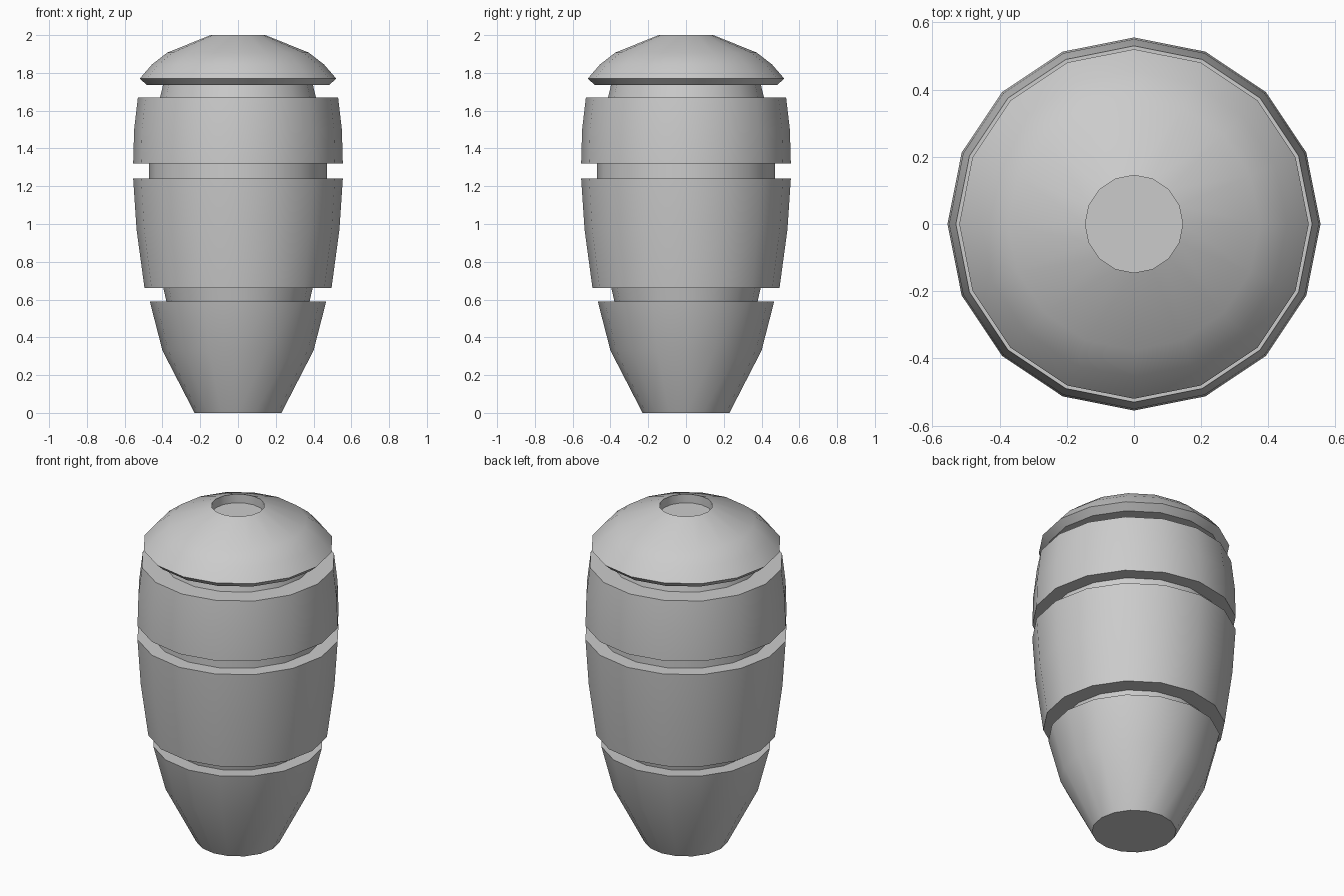
import bpy, bmesh
from math import cos, sin, pi, radians

if "Cube" in bpy.data.objects:
    bpy.data.objects.remove(bpy.data.objects["Cube"])

SIDES = 16

def lathe(name, profile, fill_first=False, fill_last=False):
    """Revolve (radius, height) points, listed bottom to top, around z."""
    bm = bmesh.new()
    rings = [[bm.verts.new((r * cos(2 * pi * i / SIDES), r * sin(2 * pi * i / SIDES), z))
              for i in range(SIDES)] for r, z in profile]
    for a, b in zip(rings, rings[1:]):
        for i in range(SIDES):
            j = (i + 1) % SIDES
            bm.faces.new((a[i], a[j], b[j], b[i]))
    if fill_first:
        bm.faces.new(rings[0][::-1])
    if fill_last:
        bm.faces.new(rings[-1])
    mesh = bpy.data.meshes.new(name)
    bm.to_mesh(mesh)
    bm.free()
    obj = bpy.data.objects.new(name, mesh)
    bpy.context.collection.objects.link(obj)
    bpy.ops.object.select_all(action='DESELECT')
    obj.select_set(True)
    bpy.context.view_layer.objects.active = obj
    bpy.ops.object.shade_smooth_by_angle(angle=radians(32))
    return obj

# Barrel body with three recessed grooves
lathe("barrel_body", [
    (0.23, 0.0), (0.40, 0.33), (0.467, 0.59),      # tapered base
    (0.378, 0.585), (0.395, 0.66),                 # lower groove
    (0.495, 0.66), (0.537, 0.97), (0.555, 1.24),   # middle band
    (0.472, 1.24), (0.472, 1.32),                  # middle groove
    (0.555, 1.32), (0.55, 1.50), (0.53, 1.67),     # upper band
    (0.413, 1.67), (0.397, 1.735),                 # neck
], fill_first=True)

# Domed cap with a round recess in the top
lathe("domed_cap", [
    (0.397, 1.735), (0.482, 1.735), (0.52, 1.77),  # underside and rim
    (0.455, 1.845), (0.375, 1.907), (0.145, 2.0),  # dome
    (0.145, 1.948),                                # recess wall
], fill_last=True)
